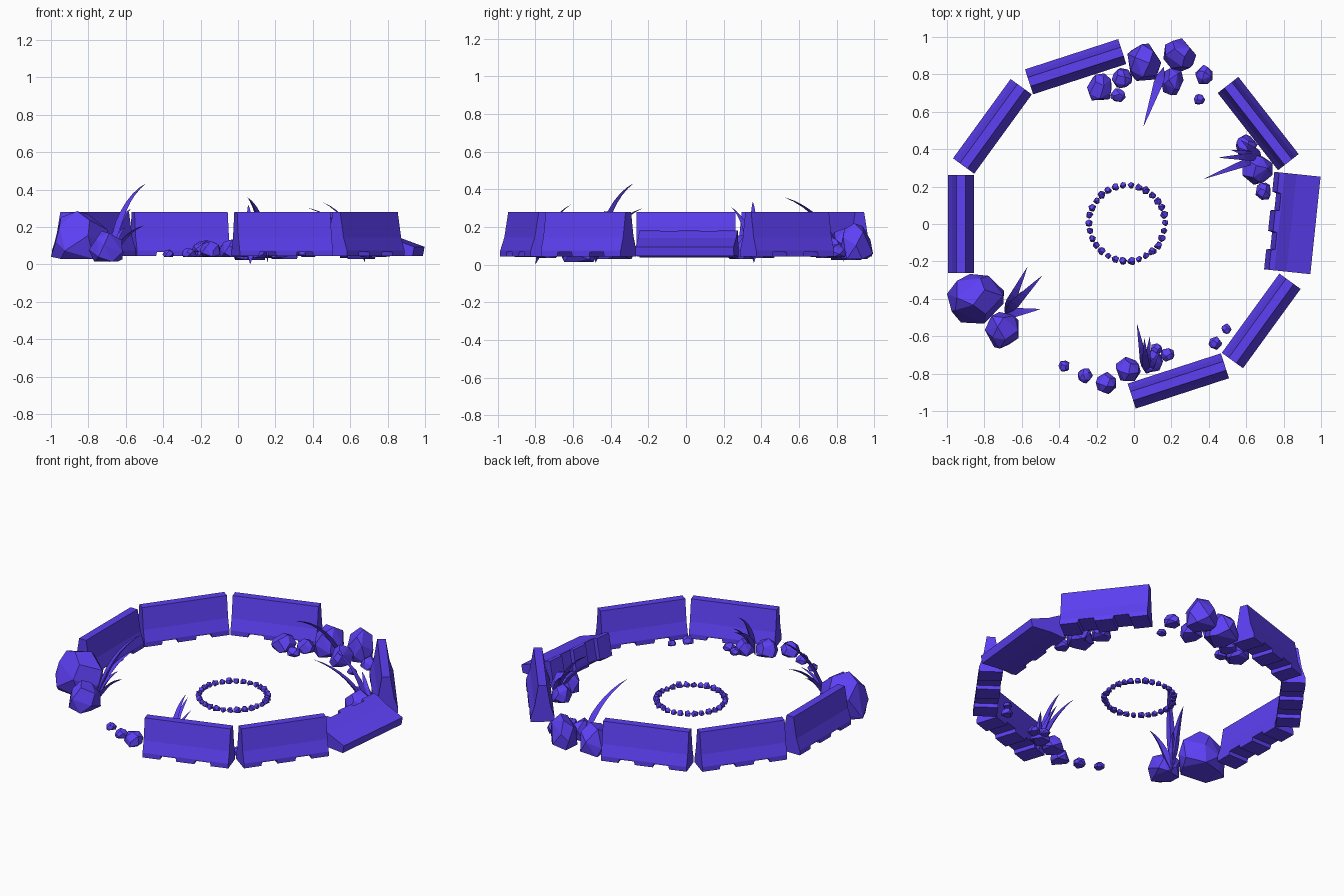
import bpy, bmesh, math, random
from mathutils import Vector, Matrix

if "Cube" in bpy.data.objects:
    bpy.data.objects.remove(bpy.data.objects["Cube"])

random.seed(7)
GROUND = 0.045

# One violet colour for everything
violet = bpy.data.materials.new("violet")
violet.diffuse_color = (0.11, 0.05, 0.9, 1)
violet.use_nodes = True
violet.node_tree.nodes["Principled BSDF"].inputs["Base Color"].default_value = violet.diffuse_color


def finish(bm, name, matrix=None):
    bmesh.ops.recalc_face_normals(bm, faces=bm.faces)
    mesh = bpy.data.meshes.new(name)
    bm.to_mesh(mesh)
    bm.free()
    mesh.materials.append(violet)
    ob = bpy.data.objects.new(name, mesh)
    bpy.context.collection.objects.link(ob)
    if matrix:
        ob.matrix_world = matrix
    return ob


# Concrete barrier: upright notched foot, then sides leaning in to a narrow top
def barrier(name, matrix, half=0.262, notch=0.022):
    outline = [(-half, 0)]
    for c in (-0.105, 0.105):
        outline += [(c - 0.05, 0), (c - 0.045, notch), (c + 0.045, notch), (c + 0.05, 0)]
    outline += [(half, 0)]
    levels = [(0.07, 0.03), (0.047, 0.1), (0.025, 0.235)]  # half width, height
    bm = bmesh.new()
    sides = []
    for s in (-1, 1):
        foot = [bm.verts.new((x, s * 0.07, z)) for x, z in outline]
        ends = [[bm.verts.new((e * half, s * w, z)) for e in (-1, 1)] for w, z in levels]
        bm.faces.new(foot + [ends[0][1], ends[0][0]])
        for a, b in zip(ends, ends[1:]):
            bm.faces.new((a[0], a[1], b[1], b[0]))
        sides.append((foot, ends))
    (f0, e0), (f1, e1) = sides
    for i in range(len(f0) - 1):
        bm.faces.new((f0[i], f0[i + 1], f1[i + 1], f1[i]))
    bm.faces.new((e0[-1][0], e0[-1][1], e1[-1][1], e1[-1][0]))
    for k, i in ((0, 0), (1, -1)):
        bm.faces.new([f0[i]] + [e[k] for e in e0] + [e[k] for e in reversed(e1)] + [f1[i]])
    return finish(bm, name, matrix)


# Faceted rock: hull of scattered points with a flat bottom, fitted to a box
def add_rock(bm, x, y, rx, ry, z0, z1, n=20):
    pts = []
    for i in range(n):
        z = 1 - 2 * (i + 0.5) / n
        a = i * 2.39996 + random.uniform(-0.3, 0.3)
        r = math.sqrt(1 - z * z) * random.uniform(0.9, 1.05)
        pts.append(Vector((r * math.cos(a), r * math.sin(a), max(z, -0.35))))
    turn = Matrix.Rotation(random.uniform(0, 6.28), 3, 'Z')
    pts = [turn @ p for p in pts]
    lo = [min(p[k] for p in pts) for k in range(3)]
    hi = [max(p[k] for p in pts) for k in range(3)]
    box = ((x - rx, x + rx), (y - ry, y + ry), (z0, z1))
    verts = [bm.verts.new([box[k][0] + (p[k] - lo[k]) / (hi[k] - lo[k]) * (box[k][1] - box[k][0])
                           for k in range(3)]) for p in pts]
    res = bmesh.ops.convex_hull(bm, input=verts)
    junk = {g for g in res["geom_interior"] + res["geom_unused"] if isinstance(g, bmesh.types.BMVert)}
    bmesh.ops.delete(bm, geom=list(junk), context='VERTS')


def rocks(name, items):
    bm = bmesh.new()
    for it in items:
        add_rock(bm, *it)
    bmesh.ops.dissolve_limit(bm, angle_limit=math.radians(8), verts=bm.verts, edges=bm.edges)
    return finish(bm, name)


# Clump of bent, pointed grass blades with a triangular section
def grass(name, base, tips, width=0.045, steps=8):
    bm = bmesh.new()
    p0 = Vector(base)
    for tip in tips:
        p2 = Vector(tip)
        p1 = p0.lerp(p2, 0.28)
        p1.z = p0.z + (p2.z - p0.z) * 0.8
        side = Vector((-(p2 - p0).y, (p2 - p0).x, 0)).normalized()
        rings = []
        for i in range(1, steps):
            t = i / steps
            c = p0 * (1 - t) ** 2 + p1 * 2 * t * (1 - t) + p2 * t * t
            tan = ((p1 - p0) * (1 - t) + (p2 - p1) * t).normalized()
            w = width * (t / 0.3 if t < 0.3 else ((1 - t) / 0.7) ** 0.8)
            up = side.cross(tan).normalized()
            rings.append([bm.verts.new(c + d) for d in (side * w / 2, -side * w / 2, up * w * 0.4)])
        a, b = bm.verts.new(p0), bm.verts.new(p2)
        for k in range(3):
            m = (k + 1) % 3
            bm.faces.new((a, rings[0][k], rings[0][m]))
            bm.faces.new((b, rings[-1][m], rings[-1][k]))
            for r, q in zip(rings, rings[1:]):
                bm.faces.new((r[k], q[k], q[m], r[m]))
    return finish(bm, name)


# Standing barriers around the ring
for i, (x, y, ang) in enumerate([(-0.925, 0, 90), (-0.757, 0.522, 54), (-0.312, 0.841, 18),
                                 (0.664, 0.537, -52), (0.68, -0.518, 54), (0.237, -0.839, 18)]):
    barrier(f"barrier_{i + 1}", Matrix.Translation((x, y, GROUND)) @ Matrix.Rotation(math.radians(ang), 4, 'Z'))

# Toppled barrier lying on its side
barrier("fallen_barrier", Matrix.Translation((0.736, 0.017, 0.114))
        @ Matrix.Rotation(math.radians(84), 4, 'Z') @ Matrix.Rotation(math.radians(100.8), 4, 'X'))

# Rock groups
rocks("boulders_left", [(-0.848, -0.4, 0.152, 0.133, 0.03, 0.285, 24),
                        (-0.708, -0.568, 0.09, 0.098, 0.015, 0.18, 20)])
rocks("rocks_back", [(0.055, 0.865, 0.09, 0.1, 0.025, 0.2), (0.245, 0.905, 0.088, 0.088, 0.03, 0.22),
                     (0.205, 0.76, 0.06, 0.072, 0.035, 0.15), (-0.185, 0.733, 0.066, 0.072, 0.04, 0.13),
                     (-0.065, 0.78, 0.054, 0.054, 0.04, 0.11), (-0.085, 0.688, 0.04, 0.036, 0.04, 0.09),
                     (0.375, 0.8, 0.046, 0.052, 0.04, 0.11), (0.35, 0.667, 0.03, 0.028, 0.045, 0.08)])
rocks("rocks_right", [(0.603, 0.42, 0.058, 0.06, 0.035, 0.13), (0.66, 0.29, 0.08, 0.08, 0.03, 0.16),
                      (0.69, 0.175, 0.04, 0.046, 0.04, 0.1)])
rocks("rocks_front", [(-0.375, -0.76, 0.029, 0.03, 0.04, 0.08), (-0.26, -0.812, 0.04, 0.04, 0.04, 0.09),
                      (-0.15, -0.85, 0.055, 0.06, 0.042, 0.125), (-0.03, -0.775, 0.066, 0.065, 0.04, 0.135),
                      (0.1, -0.735, 0.055, 0.06, 0.035, 0.12), (0.12, -0.668, 0.03, 0.03, 0.045, 0.085),
                      (0.18, -0.7, 0.036, 0.036, 0.045, 0.09), (0.435, -0.637, 0.037, 0.036, 0.045, 0.09),
                      (0.495, -0.56, 0.027, 0.028, 0.045, 0.075)])

# Small circle of stones in the middle
ring = []
for i in range(30):
    a = math.tau * i / 30
    r = random.uniform(0.017, 0.022)
    ring.append((-0.037 + 0.203 * math.cos(a), 0.005 + 0.203 * math.sin(a), r, r, 0.04, 0.045 + r * 1.4, 12))
rocks("fire_ring", ring)

# Grass clumps leaning inwards
grass("grass_left", (-0.69, -0.48, 0.01), [(-0.49, -0.275, 0.435), (-0.57, -0.23, 0.3),
                                           (-0.5, -0.455, 0.21), (-0.6, -0.36, 0.2)], 0.055)
grass("grass_back", (0.16, 0.84, 0.01), [(0.05, 0.52, 0.36)], 0.055)
grass("grass_right", (0.68, 0.36, 0.01), [(0.37, 0.24, 0.305), (0.45, 0.355, 0.335), (0.52, 0.395, 0.24),
                                          (0.57, 0.45, 0.2)], 0.045)
grass("grass_front", (0.065, -0.8, 0.0), [(0.015, -0.53, 0.26), (0.055, -0.61, 0.32), (0.085, -0.6, 0.22),
                                          (0.14, -0.68, 0.2)], 0.045)
